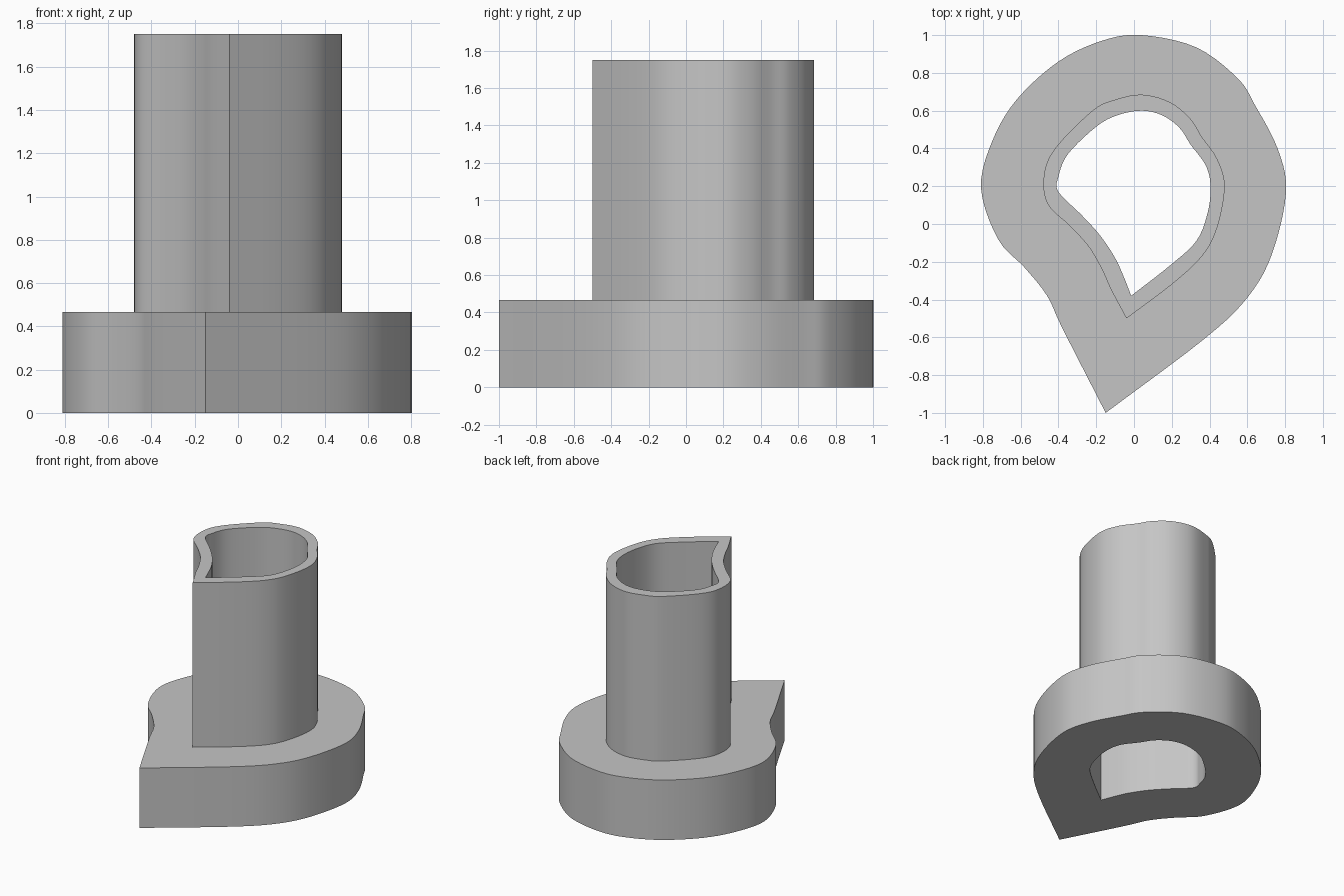
import bpy
import bmesh
import math
from mathutils import Vector

cube = bpy.data.objects.get("Cube")
if cube:
    bpy.data.objects.remove(cube, do_unlink=True)

BASE_HEIGHT = 0.467
TOTAL_HEIGHT = 1.75
STEPS = 5

# Teardrop outlines, each starting at the sharp tip and running anticlockwise
HOLE = [(-.015, -.38), (.19, -.22), (.33, -.09), (.39, .06), (.405, .2),
        (.38, .31), (.3, .42), (.24, .51), (.15, .575), (.04, .6),
        (-.09, .575), (-.2, .515), (-.35, .37), (-.4, .25), (-.4, .17),
        (-.28, .05), (-.18, -.06), (-.1, -.18), (-.05, -.29)]
TUBE = [(-.04, -.5), (.2, -.32), (.36, -.17), (.44, -.02), (.48, .2),
        (.44, .345), (.36, .46), (.3, .555), (.19, .645), (.04, .685),
        (-.11, .655), (-.22, .6), (-.41, .41), (-.475, .27), (-.46, .11),
        (-.34, -.01), (-.24, -.12), (-.17, -.24), (-.12, -.35)]
BASE = [(-.15, -1), (.37, -.61), (.6, -.39), (.73, -.16), (.805, .17),
        (.76, .4), (.64, .63), (.55, .77), (.33, .935), (.04, 1),
        (-.17, .97), (-.4, .86), (-.62, .66), (-.75, .44), (-.81, .19),
        (-.72, -.08), (-.58, -.23), (-.46, -.38), (-.38, -.55)]


def smooth_outline(points):
    """Run a smooth curve through the points, keeping the tip sharp."""
    pts = [Vector(p) for p in points]
    pts.append(pts[0].copy())
    pts = [2 * pts[0] - pts[1]] + pts + [2 * pts[-1] - pts[-2]]
    result = []
    for a, b, c, d in zip(pts, pts[1:], pts[2:], pts[3:]):
        for step in range(STEPS):
            t = step / STEPS
            result.append(b + 0.5 * t * (
                (c - a)
                + t * (2 * a - 5 * b + 4 * c - d)
                + t * t * (3 * b - a - 3 * c + d)))
    return result


def add_ring(bm, outline, z):
    return [bm.verts.new((p.x, p.y, z)) for p in outline]


def bridge(bm, lower, upper):
    count = len(lower)
    for i in range(count):
        j = (i + 1) % count
        bm.faces.new((lower[i], lower[j], upper[j], upper[i]))


# One neutral grey for the whole part
grey = bpy.data.materials.new("neutral_grey")
grey.use_nodes = True
colour = (0.56, 0.56, 0.56, 1)
grey.diffuse_color = colour
grey.node_tree.nodes["Principled BSDF"].inputs["Base Color"].default_value = colour

# Closed hollow body: underside, flange wall, flange top, tube wall, rim, bore
hole, tube, base = (smooth_outline(o) for o in (HOLE, TUBE, BASE))
bm = bmesh.new()
rings = [add_ring(bm, outline, z) for outline, z in (
    (hole, 0), (base, 0), (base, BASE_HEIGHT),
    (tube, BASE_HEIGHT), (tube, TOTAL_HEIGHT), (hole, TOTAL_HEIGHT))]
for lower, upper in zip(rings, rings[1:] + rings[:1]):
    bridge(bm, lower, upper)
bmesh.ops.recalc_face_normals(bm, faces=bm.faces)

mesh = bpy.data.meshes.new("flanged_teardrop_tube")
bm.to_mesh(mesh)
bm.free()
mesh.materials.append(grey)
body = bpy.data.objects.new("flanged_teardrop_tube", mesh)
bpy.context.collection.objects.link(body)

# Smooth walls with crisp rims and tip
bpy.ops.object.select_all(action="DESELECT")
body.select_set(True)
bpy.context.view_layer.objects.active = body
bpy.ops.object.shade_smooth_by_angle(angle=math.radians(30))
